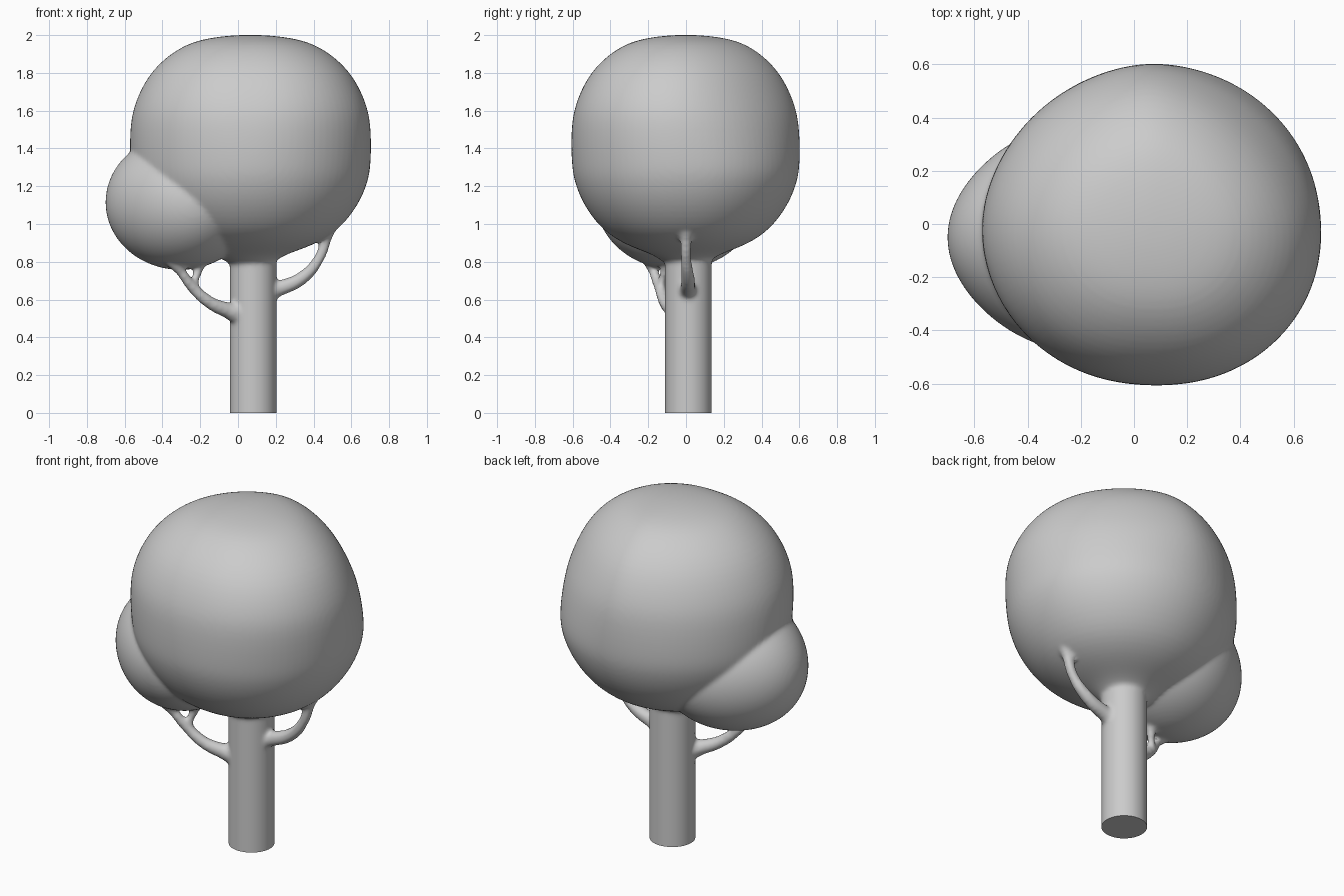
import bpy, bmesh, math
from mathutils import Matrix, Vector

if "Cube" in bpy.data.objects:
    bpy.data.objects.remove(bpy.data.objects["Cube"])


def lathe(name, profile, centre, scale, segments=24, shape=None, subdivide=0):
    """Closed solid of revolution from (radius, height) points, pole to pole."""
    bm = bmesh.new()
    verts = [bm.verts.new((r, 0, z)) for r, z in profile]
    edges = [bm.edges.new(pair) for pair in zip(verts, verts[1:])]
    bmesh.ops.spin(bm, geom=verts + edges, cent=(0, 0, 0), axis=(0, 0, 1),
                   angle=math.tau, steps=segments)
    bmesh.ops.remove_doubles(bm, verts=bm.verts, dist=0.0005)
    bmesh.ops.recalc_face_normals(bm, faces=bm.faces)
    if shape:
        for v in bm.verts:
            mx, my = shape(v.co)
            v.co.x *= mx
            v.co.y *= my
    bm.transform(Matrix.Translation(centre) @ Matrix.Diagonal((*scale, 1, 1)))
    mesh = bpy.data.meshes.new(name)
    bm.to_mesh(mesh)
    bm.free()
    obj = bpy.data.objects.new(name, mesh)
    bpy.context.collection.objects.link(obj)
    if subdivide:
        obj.modifiers.new("round", 'SUBSURF').levels = subdivide
    return obj


def branch(name, points):
    """Tapered tube through (x, y, z, radius) points."""
    curve = bpy.data.curves.new(name, 'CURVE')
    curve.dimensions = '3D'
    curve.bevel_depth = 1
    curve.bevel_resolution = 3
    curve.use_fill_caps = True
    spline = curve.splines.new('BEZIER')
    spline.bezier_points.add(len(points) - 1)
    for p, (x, y, z, r) in zip(spline.bezier_points, points):
        p.co = (x, y, z)
        p.radius = r
        p.handle_left_type = p.handle_right_type = 'AUTO'
    obj = bpy.data.objects.new(name, curve)
    bpy.context.collection.objects.link(obj)
    return obj


def crown_shape(co):
    """Uneven crown: fuller or leaner on each diagonal, (degrees, low, high)."""
    angle = math.atan2(co.y, co.x)
    t = min(1, max(0, (co.z - 1.3) / 0.4))
    m = 1
    for deg, low, high in ((45, 0.01, -0.09), (135, -0.03, -0.05),
                           (-135, 0.0, 0.03), (-45, 0.02, 0.06)):
        d = (angle - math.radians(deg) + math.pi) % math.tau - math.pi
        if abs(d) < math.pi / 4:
            m += math.cos(2 * d) * (low + (high - low) * t)
    return m, m


def lobe_shape(co):
    """The lobe narrows towards its outer (-x) end."""
    return 1, 0.94 + 0.19 * co.x


# Trunk, started below the ground so the base can be cut flat
trunk = lathe("trunk", [(0, -0.1), (0.124, -0.1), (0.124, 1.1), (0, 1.1)],
              Vector((0.08, 0.013, 0)), (1, 1), segments=32)

# Main crown, flaring out of the trunk at the bottom
crown = lathe("crown", [
    (0, 0.78), (0.18, 0.785), (0.25, 0.825), (0.37, 0.855), (0.55, 0.895),
    (0.745, 0.97), (0.905, 1.10), (0.985, 1.22), (1.012, 1.32), (1.012, 1.52),
    (0.97, 1.64), (0.865, 1.78), (0.70, 1.89), (0.48, 1.972), (0.2, 1.997),
    (0, 2.002)], Vector((0.065, 0, 0)), (0.638, 0.605),
    shape=crown_shape, subdivide=2)

# Lower side lobe of the crown
arc = [math.pi * i / 14 for i in range(15)]
lobe = lathe("side_lobe", [(math.sin(a), -0.36 * math.cos(a)) for a in arc],
             Vector((-0.305, -0.05, 1.115)), (0.404, 0.452),
             shape=lobe_shape, subdivide=2)

# Branches reaching up into the foliage
right = branch("right_branch", [
    (0.14, 0.01, 0.64, 0.065), (0.22, 0.01, 0.66, 0.042),
    (0.34, 0.01, 0.715, 0.036), (0.43, 0.0, 0.82, 0.028),
    (0.465, 0.0, 0.92, 0.03), (0.48, 0.0, 1.0, 0.05)])
left = branch("left_branch", [
    (0.03, -0.02, 0.52, 0.075), (-0.06, -0.07, 0.545, 0.042),
    (-0.15, -0.11, 0.585, 0.034), (-0.24, -0.14, 0.665, 0.03),
    (-0.30, -0.17, 0.745, 0.026), (-0.36, -0.19, 0.83, 0.05)])
twig = branch("left_twig", [
    (-0.235, -0.135, 0.65, 0.025), (-0.225, -0.125, 0.71, 0.02),
    (-0.21, -0.11, 0.76, 0.026), (-0.19, -0.10, 0.84, 0.05)])

# Merge every part into one continuous skin
for obj in (trunk, crown, lobe, right, left, twig):
    obj.select_set(True)
bpy.context.view_layer.objects.active = trunk
bpy.ops.object.convert(target='MESH')
bpy.ops.object.join()
tree = bpy.context.view_layer.objects.active
tree.name = "tree"
remesh = tree.modifiers.new("skin", 'REMESH')
remesh.mode = 'VOXEL'
remesh.voxel_size = 0.011
smooth = tree.modifiers.new("soften", 'SMOOTH')
smooth.factor = 0.5
smooth.iterations = 8
bpy.ops.object.convert(target='MESH')

# Flat cut at the foot of the trunk
bm = bmesh.new()
bm.from_mesh(tree.data)
cut = bmesh.ops.bisect_plane(bm, geom=bm.verts[:] + bm.edges[:] + bm.faces[:],
                             plane_co=(0, 0, 0), plane_no=(0, 0, 1),
                             clear_inner=True)
rim = [e for e in cut['geom_cut'] if isinstance(e, bmesh.types.BMEdge)]
bmesh.ops.holes_fill(bm, edges=rim, sides=0)
bmesh.ops.recalc_face_normals(bm, faces=bm.faces)
bm.to_mesh(tree.data)
bm.free()
bpy.ops.object.shade_smooth_by_angle(angle=math.radians(40))
